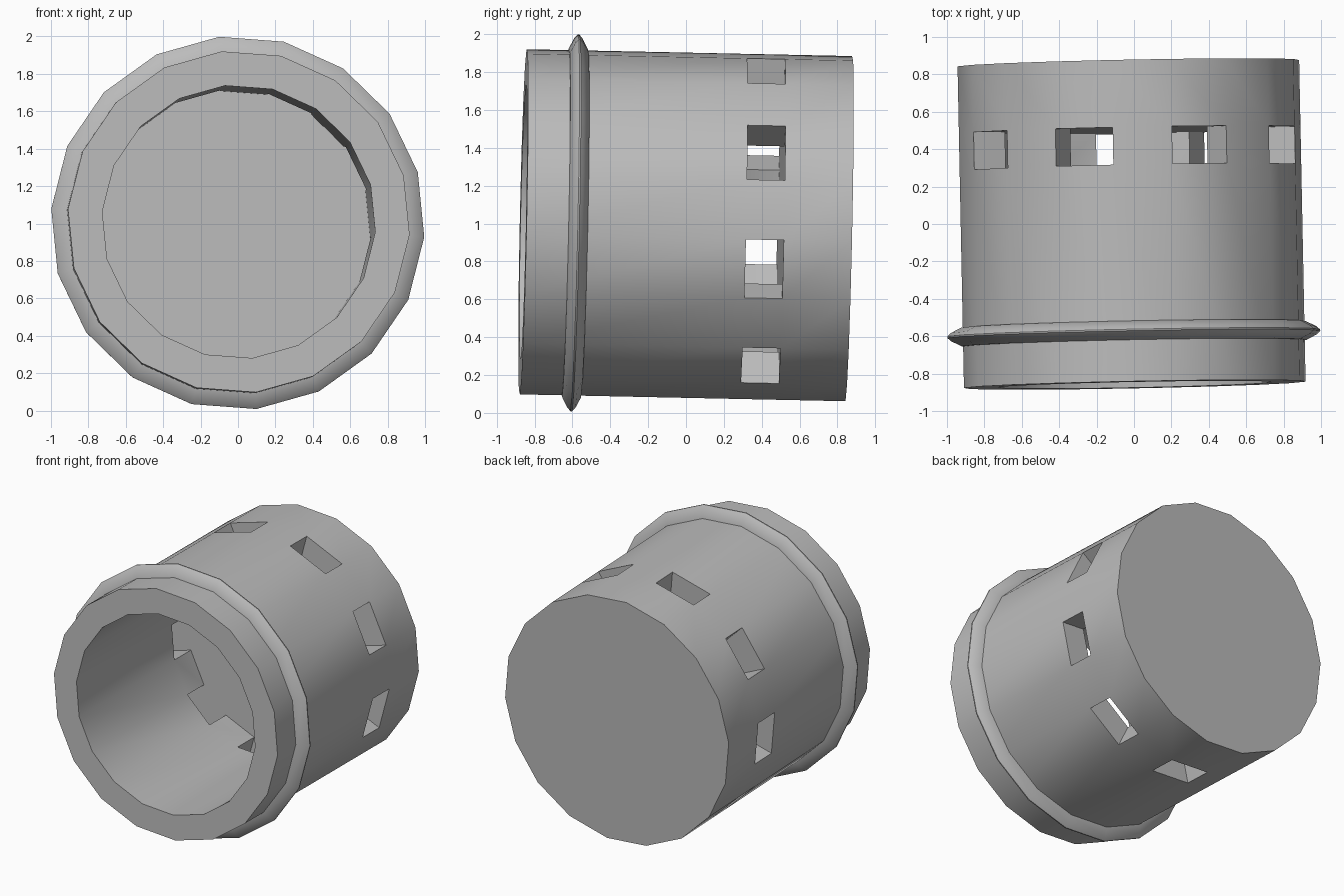
import bpy, bmesh
from math import cos, sin, radians
from mathutils import Matrix

cube = bpy.data.objects.get("Cube")
if cube:
    bpy.data.objects.remove(cube, do_unlink=True)

SIDES = 18
START = 15.7                 # angle of the first corner
OUTER, INNER = 0.916, 0.732
FRONT, WIN_A, WIN_B, BACK = -0.86, 0.3, 0.5, 0.86

# Slight lean of the whole part
POSE = (Matrix.Translation((-0.013, 0, 0.991))
        @ Matrix.Rotation(0.02, 4, 'Z') @ Matrix.Rotation(-0.021, 4, 'X'))

grey = bpy.data.materials.new("plain grey")
grey.use_nodes = True
colour = (0.5, 0.5, 0.5, 1)
grey.diffuse_color = colour
grey.node_tree.nodes["Principled BSDF"].inputs["Base Color"].default_value = colour


def loop(bm, radius, y):
    """Ring of corners around the y axis."""
    angles = [radians(START + 360 / SIDES * i) for i in range(SIDES)]
    return [bm.verts.new((radius * cos(a), y, radius * sin(a))) for a in angles]


def finish(bm, name):
    bmesh.ops.recalc_face_normals(bm, faces=bm.faces)
    bm.transform(POSE)
    mesh = bpy.data.meshes.new(name)
    bm.to_mesh(mesh)
    bm.free()
    mesh.materials.append(grey)
    ob = bpy.data.objects.new(name, mesh)
    bpy.context.collection.objects.link(ob)
    bpy.ops.object.select_all(action='DESELECT')
    ob.select_set(True)
    bpy.context.view_layer.objects.active = ob
    bpy.ops.object.shade_smooth_by_angle(angle=radians(35))


# Cup body: thick wall, solid base, a window through every second side
bm = bmesh.new()
out = [loop(bm, OUTER, y) for y in (FRONT, WIN_A, WIN_B, BACK)]
inn = [loop(bm, INNER, y) for y in (FRONT, WIN_A, WIN_B)]


def strip(a, b, i):
    j = (i + 1) % SIDES
    bm.faces.new((a[i], a[j], b[j], b[i]))


for i in range(SIDES):
    strip(out[0], inn[0], i)         # front rim
    strip(out[0], out[1], i)
    strip(out[2], out[3], i)
    strip(inn[0], inn[1], i)
    if i % 2:
        strip(out[1], out[2], i)
        strip(inn[1], inn[2], i)
    else:                            # window reveal
        strip(out[1], inn[1], i)
        strip(out[2], inn[2], i)
        for k in (i, (i + 1) % SIDES):
            bm.faces.new((out[1][k], out[2][k], inn[2][k], inn[1][k]))
bm.faces.new(inn[2])                 # inner floor
bm.faces.new(out[3])                 # back
finish(bm, "cup_body")

# Collar: rounded ridge near the front
bm = bmesh.new()
profile = [(0.9, -0.052), (0.925, -0.05), (0.98, -0.022), (1.0, -0.004),
           (1.0, 0.004), (0.98, 0.022), (0.925, 0.05), (0.9, 0.052)]
rings = [loop(bm, r, y - 0.587) for r, y in profile]
for a, b in zip(rings, rings[1:] + rings[:1]):
    for i in range(SIDES):
        strip(a, b, i)
finish(bm, "collar")
